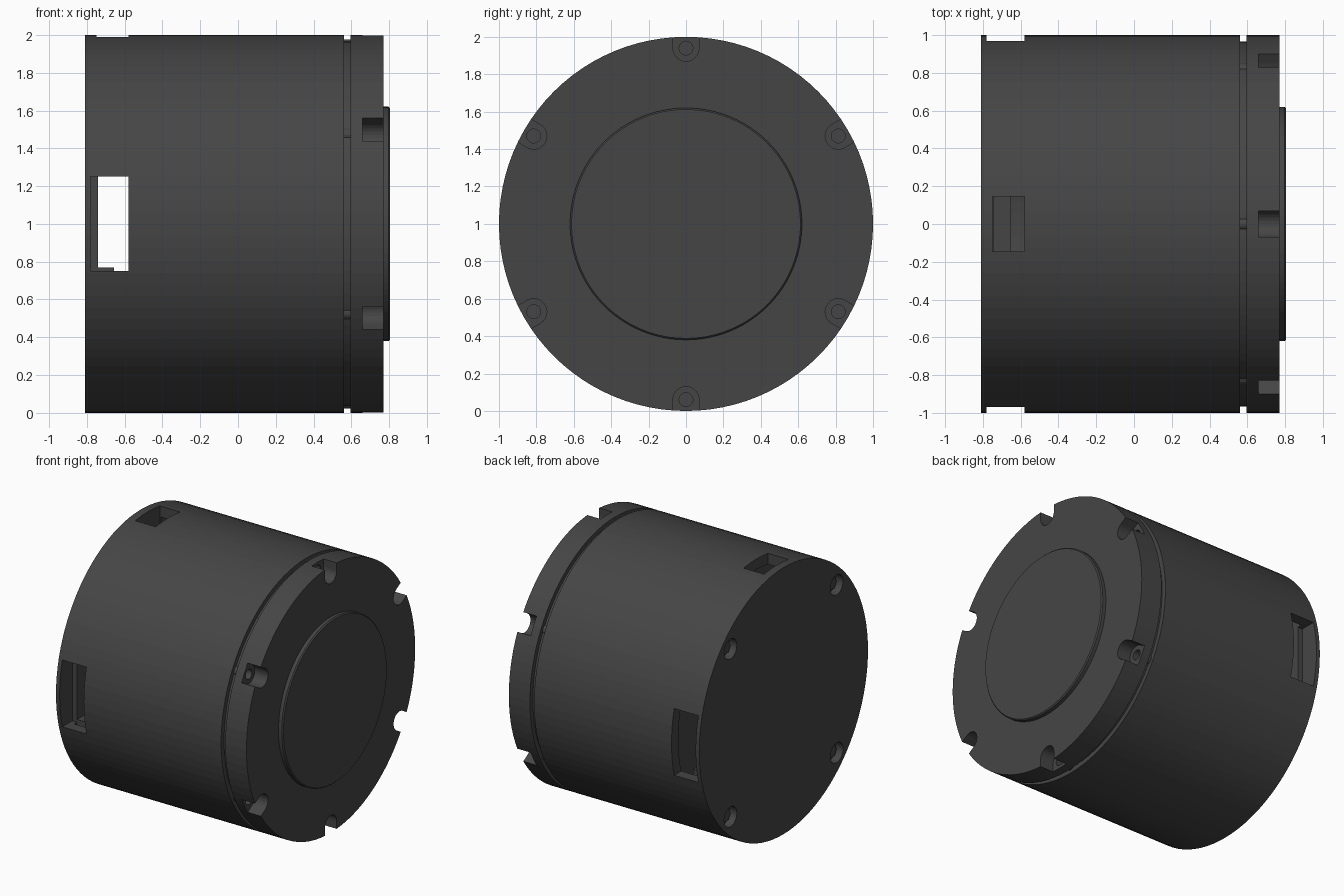
import bpy, bmesh, math
from mathutils import Matrix, Vector

if "Cube" in bpy.data.objects:
    bpy.data.objects.remove(bpy.data.objects["Cube"])

mat = bpy.data.materials.new("dark_grey")
mat.diffuse_color = (0.06, 0.06, 0.06, 1)
mat.use_nodes = True
mat.node_tree.nodes["Principled BSDF"].inputs["Base Color"].default_value = mat.diffuse_color


def finish(bm, name):
    bmesh.ops.recalc_face_normals(bm, faces=bm.faces)
    me = bpy.data.meshes.new(name)
    bm.to_mesh(me)
    bm.free()
    ob = bpy.data.objects.new(name, me)
    bpy.context.collection.objects.link(ob)
    me.materials.append(mat)
    return ob


def turned(name, profile, seg=96, y=0, z=1):
    """Solid of revolution along x from (x, radius) steps, with flat end caps."""
    bm = bmesh.new()
    rings = []
    for x, r in profile:
        rings.append([bm.verts.new((x, y + r * math.cos(2 * math.pi * i / seg),
                                    z + r * math.sin(2 * math.pi * i / seg)))
                      for i in range(seg)])
    for a, b in zip(rings, rings[1:]):
        for i in range(seg):
            j = (i + 1) % seg
            bm.faces.new((a[i], a[j], b[j], b[i]))
    bm.faces.new(rings[0])
    bm.faces.new(rings[-1])
    return finish(bm, name)


def box(name, lo, hi):
    lo, hi = Vector(lo), Vector(hi)
    bm = bmesh.new()
    bmesh.ops.create_cube(bm, size=1, matrix=Matrix.Translation((lo + hi) / 2)
                          @ Matrix.Diagonal((hi - lo).to_4d()))
    return finish(bm, name)


def notch(angle):
    """U-shaped pocket cutter, open towards the rim."""
    pts = [(1.1, 0.07)]
    for i in range(13):
        t = math.pi / 2 + math.pi * i / 12
        pts.append((0.94 + 0.07 * math.cos(t), 0.07 * math.sin(t)))
    pts.append((1.1, -0.07))
    c, s = math.cos(angle), math.sin(angle)
    bm = bmesh.new()
    face = bm.faces.new([bm.verts.new((0.66, u * c - v * s, 1 + u * s + v * c)) for u, v in pts])
    out = bmesh.ops.extrude_face_region(bm, geom=[face])
    bmesh.ops.translate(bm, vec=(0.2, 0, 0),
                        verts=[v for v in out["geom"] if isinstance(v, bmesh.types.BMVert)])
    return finish(bm, "notch_cutter")


def cut(target, cutter):
    cutter.hide_render = True
    mod = target.modifiers.new("cut", 'BOOLEAN')
    mod.operation, mod.solver, mod.object = 'DIFFERENCE', 'EXACT', cutter
    bpy.context.view_layer.objects.active = target
    bpy.ops.object.modifier_apply(modifier=mod.name)
    bpy.data.objects.remove(cutter)


# Drum housing with the groove and front flange
housing = turned("housing", [(-0.81, 1), (0.56, 1), (0.56, 0.965),
                             (0.595, 0.965), (0.595, 1), (0.77, 1)])

# Hollow space behind the back plate, opened by the side and top windows
cut(housing, turned("cavity_cutter", [(-0.74, 0.92), (-0.45, 0.92)]))
for s in (-1, 1):
    cut(housing, box("side_window_cutter", (-0.78, s * 1.0 - 0.15, 0.75),
                     (-0.58, s * 1.0 + 0.15, 1.25)))
cut(housing, box("top_window_cutter", (-0.75, -0.145, 1.85), (-0.58, 0.145, 2.1)))

# Raised front disc
turned("front_disc", [(0.76, 0.62), (0.797, 0.62), (0.805, 0.612)])

# Six flange pockets with screw holes, and the screws crossing the groove
for k in range(6):
    a = math.radians(30 + 60 * k)
    y, z = 0.94 * math.cos(a), 1 + 0.94 * math.sin(a)
    cut(housing, notch(a))
    cut(housing, turned("hole_cutter", [(0.61, 0.037), (0.70, 0.037)], 20, y, z))
    turned("flange_screw", [(0.55, 0.037), (0.605, 0.037)], 20, y, z)

# Four counterbored screws in the back plate
for k in range(4):
    a = math.radians(45 + 90 * k)
    y, z = 0.89 * math.cos(a), 1 + 0.89 * math.sin(a)
    cut(housing, turned("counterbore_cutter", [(-0.9, 0.075), (-0.75, 0.075)], 24, y, z))
    turned("back_screw", [(-0.775, 0.05), (-0.745, 0.05)], 6, y, z)

# Shelf inside the cavity
box("inner_shelf", (-0.745, -0.85, 0.70), (-0.655, 0.85, 0.77))
